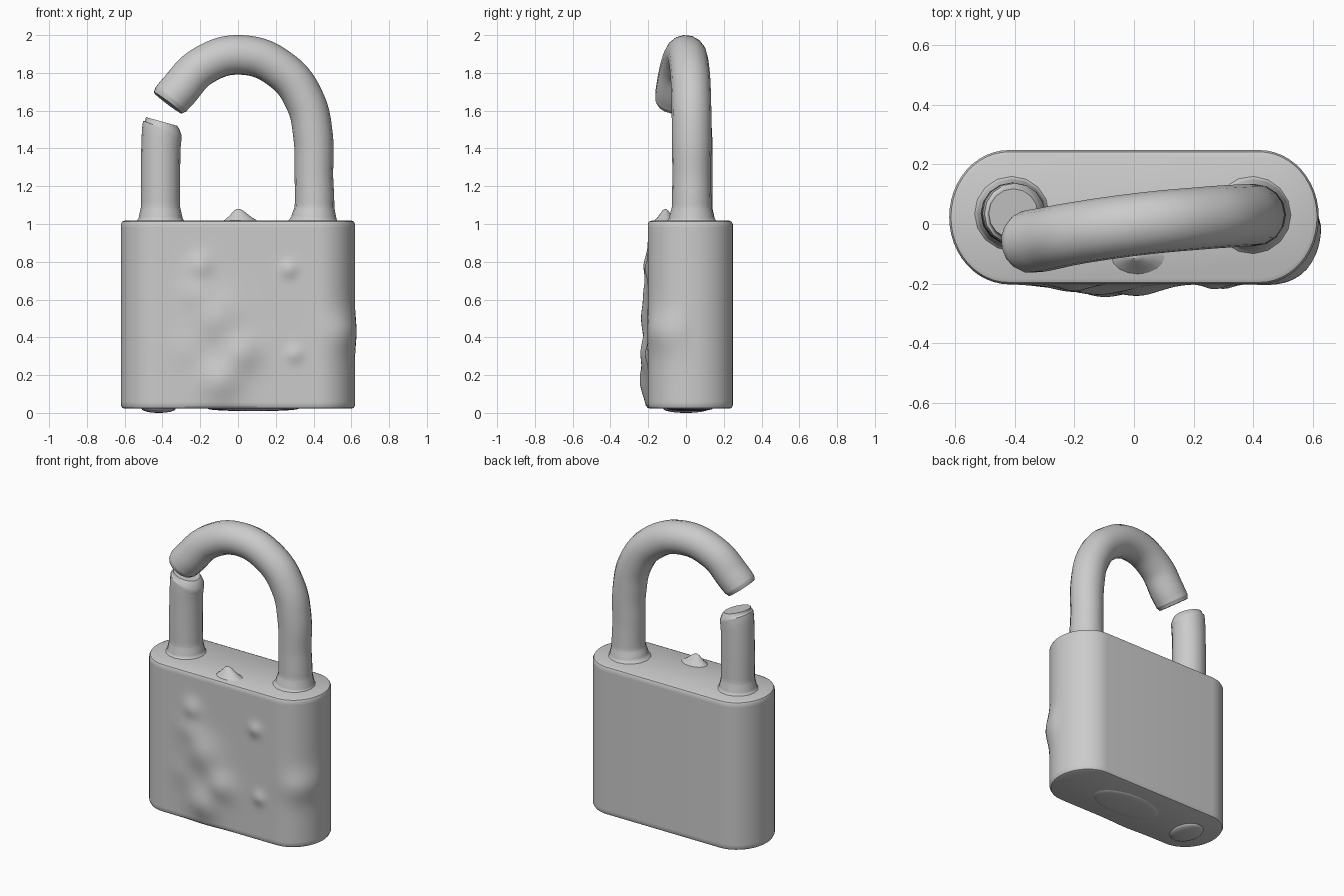
import bpy, bmesh, math
from mathutils import Vector

cube = bpy.data.objects.get("Cube")
if cube:
    bpy.data.objects.remove(cube, do_unlink=True)

grey = bpy.data.materials.new("plain grey")
grey.use_nodes = True
grey.diffuse_color = (0.6, 0.6, 0.6, 1)
grey.node_tree.nodes["Principled BSDF"].inputs["Base Color"].default_value = grey.diffuse_color


def finish(obj, angle=40):
    obj.data.materials.clear()
    obj.data.materials.append(grey)
    bpy.ops.object.select_all(action='DESELECT')
    obj.select_set(True)
    bpy.context.view_layer.objects.active = obj
    bpy.ops.object.shade_smooth_by_angle(angle=math.radians(angle))


def mesh_object(name, bm):
    bmesh.ops.recalc_face_normals(bm, faces=bm.faces)
    mesh = bpy.data.meshes.new(name)
    bm.to_mesh(mesh)
    bm.free()
    obj = bpy.data.objects.new(name, mesh)
    bpy.context.collection.objects.link(obj)
    finish(obj)
    return obj


def tube(name, points, radius):
    """Round bar through (x, y, z, thickness factor) points."""
    curve = bpy.data.curves.new(name, 'CURVE')
    curve.dimensions = '3D'
    curve.bevel_depth = radius
    curve.bevel_resolution = 6
    curve.use_fill_caps = True
    curve.resolution_u = 8
    spline = curve.splines.new('BEZIER')
    spline.bezier_points.add(len(points) - 1)
    for knot, (x, y, z, thick) in zip(spline.bezier_points, points):
        knot.co = (x, y, z)
        knot.radius = thick
        knot.handle_left_type = knot.handle_right_type = 'AUTO'
    obj = bpy.data.objects.new(name, curve)
    bpy.context.collection.objects.link(obj)
    bpy.ops.object.select_all(action='DESELECT')
    obj.select_set(True)
    bpy.context.view_layer.objects.active = obj
    bpy.ops.object.convert(target='MESH')
    return bpy.context.view_layer.objects.active


# Body outline: two straight sides joined by rounded ends
STRAIGHT, END, DEPTH, MID_Y = 0.42, 0.20, 0.225, 0.023


def outline():
    pts = []
    for i in range(48):
        pts.append((Vector((-STRAIGHT + 2 * STRAIGHT * i / 48, -DEPTH)), Vector((0, -1))))
    for side in (1, -1):
        for i in range(25):
            a = side * (-math.pi / 2) + math.pi * i / 24
            d = Vector((math.cos(a), math.sin(a)))
            centre = Vector((side * STRAIGHT, 0))
            pts.append((centre + Vector((END * d.x, DEPTH * d.y)), d))
    return pts[:-1]


# Worn lumps on the front face: x, z, spread, height
LUMPS = [(-0.20, 0.78, 0.045, 0.022), (0.27, 0.76, 0.03, 0.018), (0.30, 0.31, 0.03, 0.016),
         (-0.12, 0.50, 0.09, 0.035), (0.02, 0.32, 0.07, 0.035), (-0.10, 0.17, 0.08, 0.042),
         (-0.22, 0.64, 0.06, 0.018), (-0.25, 0.33, 0.07, 0.012), (0.58, 0.43, 0.07, 0.03)]


def lump_height(x, z):
    return sum(h * math.exp(-((x - u) ** 2 + (z - v) ** 2) / (2 * s * s)) for u, v, s, h in LUMPS)


bm = bmesh.new()
levels = [(0.022, 0.02), (0.027, 0.007), (0.04, 0)]
levels += [(0.04 + 0.96 * i / 50, 0) for i in range(1, 51)]
levels += [(1.012, 0.006), (1.018, 0.02)]
rings = []
for z, inset in levels:
    ring = []
    for p, n in outline():
        out = lump_height(p.x, z) * max(0, -n.y) ** 0.5 - inset
        q = p + n * out
        ring.append(bm.verts.new((q.x, q.y + MID_Y, z)))
    rings.append(ring)
count = len(rings[0])
for low, high in zip(rings, rings[1:]):
    for i in range(count):
        j = (i + 1) % count
        bm.faces.new((low[i], low[j], high[j], high[i]))
bm.faces.new(rings[0][::-1])
bm.faces.new(rings[-1])
mesh_object("lock_body", bm)

# Shackle: flared foot, tall leg and an arch swung toward the front
shackle = tube("shackle", [
    (0.40, 0.03, 0.99, 1.45), (0.402, 0.03, 1.03, 1.15), (0.405, 0.03, 1.09, 1.0),
    (0.402, 0.03, 1.25, 0.97), (0.397, 0.03, 1.47, 1.0), (0.355, 0.028, 1.65, 1.0),
    (0.235, 0.02, 1.81, 1.0), (0.02, 0.0, 1.895, 1.0), (-0.19, -0.03, 1.835, 1.0),
    (-0.32, -0.055, 1.70, 1.02), (-0.355, -0.06, 1.66, 1.0), (-0.37, -0.062, 1.64, 0.9)], 0.105)
finish(shackle)

# Broken stub with a slanted top
stub = tube("shackle_stub", [
    (-0.41, 0.035, 0.99, 1.4), (-0.41, 0.035, 1.03, 1.12), (-0.41, 0.035, 1.09, 1.0),
    (-0.41, 0.035, 1.3, 1.0), (-0.405, 0.035, 1.46, 1.0), (-0.40, 0.035, 1.51, 0.98),
    (-0.405, 0.035, 1.545, 0.8)], 0.104)
for v in stub.data.vertices:
    if v.co.z > 1.4:
        v.co.z -= (v.co.x + 0.41) * 0.42 * min(1, (v.co.z - 1.4) / 0.1)
finish(stub)

# Small peak on the top near the front edge
bm = bmesh.new()
profile = [(1.0, 1.01), (0.6, 1.038), (0.25, 1.07), (0.08, 1.08)]
rings = [[bm.verts.new((0.015 * r + 0.10 * r * math.cos(a), -0.11 + 0.065 * r * math.sin(a), z))
          for a in (math.tau * i / 16 for i in range(16))] for r, z in profile]
for low, high in zip(rings, rings[1:]):
    for i in range(16):
        j = (i + 1) % 16
        bm.faces.new((low[i], low[j], high[j], high[i]))
bm.faces.new(rings[0][::-1])
bm.faces.new(rings[-1])
mesh_object("top_peak", bm)

# Shallow lumps under the body
for x, y, wide in ((-0.42, 0.0, 0.09), (0.08, 0.02, 0.24)):
    bm = bmesh.new()
    bmesh.ops.create_uvsphere(bm, u_segments=24, v_segments=12, radius=1)
    for v in bm.verts:
        v.co = (x + v.co.x * wide, y + v.co.y * 0.12, 0.022 + v.co.z * (0.022 if wide < 0.1 else 0.013))
    mesh_object("underside_lump", bm)
